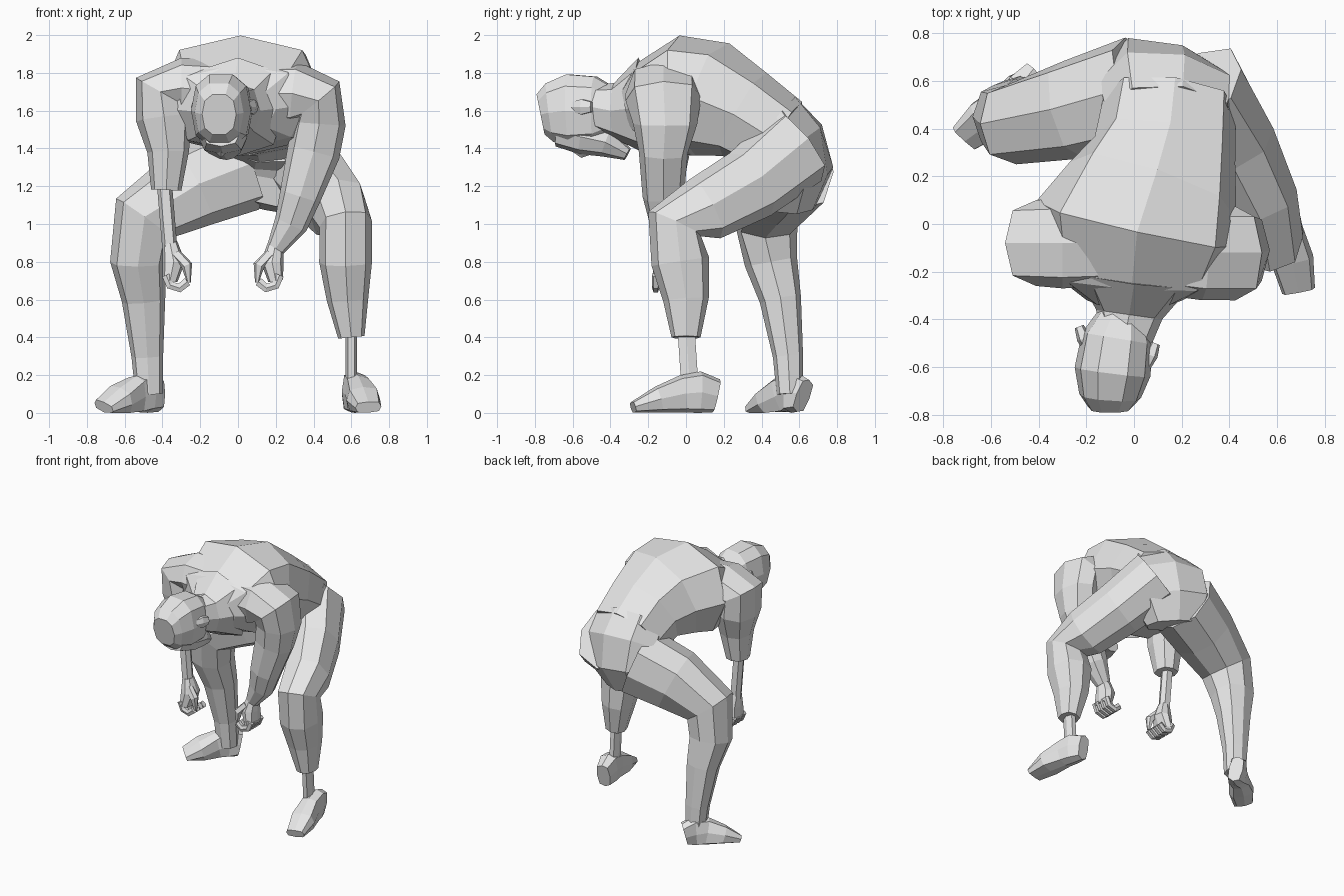
import bpy
import bmesh
import math
from mathutils import Vector

default_cube = bpy.data.objects.get("Cube")
if default_cube:
    bpy.data.objects.remove(default_cube, do_unlink=True)

# One plain grey for the whole figure
grey = bpy.data.materials.new("plain grey")
grey.use_nodes = True
grey.diffuse_color = (.8, .8, .8, 1)
shader = grey.node_tree.nodes["Principled BSDF"]
shader.inputs["Base Color"].default_value = grey.diffuse_color

RIGHTWARD = Vector((1, 0, 0))
BACKWARD = Vector((0, 1, 0))
CHEST_TWIST = Vector((1, -.2, 0))
HIP_TWIST = Vector((1, -.35, 0))


def soften(value, power):
    """Superellipse rounding: a power below one gives boxier sections."""
    return math.copysign(abs(value) ** power, value)


def make_ring(bm, centre, tangent, side, width, depth, sides, power):
    """Add one faceted cross-section square to the path, kept above ground."""
    across = (side - tangent * side.dot(tangent)).normalized()
    upward = across.cross(tangent)
    ring = []
    for corner in range(sides):
        angle = math.tau * corner / sides
        point = (centre
                 + across * width * soften(math.cos(angle), power)
                 + upward * depth * soften(math.sin(angle), power))
        point.z = max(point.z, 0)
        ring.append(bm.verts.new(point))
    return ring


def loft(name, path, widths, depths=None, flatness=1, side=RIGHTWARD, sides=8, power=.8):
    """Skin faceted rings along a path; depths follow widths unless given."""
    bm = bmesh.new()
    depths = depths or [width * flatness for width in widths]
    centres = [Vector(point) for point in path]
    last = len(centres) - 1
    rings = []
    for i, centre in enumerate(centres):
        tangent = centres[min(i + 1, last)] - centres[max(i - 1, 0)]
        rings.append(make_ring(bm, centre, tangent.normalized(), side,
                               widths[i], depths[i], sides, power))
    for first, second in zip(rings, rings[1:]):
        for corner in range(sides):
            following = (corner + 1) % sides
            bm.faces.new((first[corner], first[following],
                          second[following], second[corner]))
    bm.faces.new(rings[0])
    bm.faces.new(rings[-1])
    bmesh.ops.recalc_face_normals(bm, faces=bm.faces)
    mesh = bpy.data.meshes.new(name)
    bm.to_mesh(mesh)
    bm.free()
    mesh.materials.append(grey)
    part = bpy.data.objects.new(name, mesh)
    bpy.context.collection.objects.link(part)


def make_shoe(name, heel, toe):
    """Flat-soled shoe whose width and height follow the length of the foot."""
    heel, toe = Vector(heel), Vector(toe)
    path, widths, heights = [], [], []
    for along, width, height in ((0, .05, .09), (.2, .07, .11), (.4, .07, .1),
                                 (.7, .09, .07), (1, .07, .03)):
        path.append(heel.lerp(toe, along) + Vector((0, 0, height)))
        widths.append(width)
        heights.append(height)
    loft(name, path, widths, heights, power=.6)


def make_hand(label, wrist_x, inward):
    """Half-closed hand; inward is the x direction the palm faces."""
    def spot(offset, y, z):
        return (wrist_x + inward * offset, y, z)

    loft(label + "_palm",
         [spot(0, -.1, .9), spot(.02, -.1, .8), spot(0, -.1, .7)],
         widths=[.04, .06, .04], depths=[.04, .07, .08])

    # Fingers curl round a small arc towards the palm
    for row, finger in enumerate(("index", "middle", "ring", "little")):
        y = row * .04 - .16
        curl = [math.radians(step * 50) for step in range(4)]
        loft(f"{label}_{finger}_finger",
             [spot(.04 - .06 * math.cos(bend), y, .73 - .07 * math.sin(bend))
              for bend in curl],
             widths=[.02] * len(curl), flatness=1.3, side=BACKWARD, sides=6)

    loft(label + "_thumb",
         [spot(.03, -.13, .84), spot(.09, -.15, .78), spot(.1, -.15, .69)],
         widths=[.03, .03, .01], sides=6)


# Bent torso, from the collar over the back to the waist
loft("torso",
     [(0, -.32, 1.6), (0, -.22, 1.62), (.02, 0, 1.68), (.08, .14, 1.66),
      (.13, .31, 1.58), (.15, .5, 1.46)],
     widths=[.2, .36, .44, .37, .3, .28], depths=[.13, .23, .32, .31, .25, .22],
     side=CHEST_TWIST)

# Hips, turned so that the right side is further back
loft("hips",
     [(.15, .42, 1.5), (.15, .53, 1.4), (.14, .57, 1.26), (.1, .55, 1.1)],
     widths=[.27, .31, .3, .2], depths=[.24, .22, .19, .13], side=HIP_TWIST)

# Neck and head, with the crown pointing forward and the face down
loft("neck",
     [(-.04, -.5, 1.62), (-.02, -.38, 1.6), (0, -.22, 1.62)],
     widths=[.11, .14, .25], flatness=1.05)
loft("skull",
     [(-.1, -.77, 1.58), (-.1, -.72, 1.59), (-.09, -.62, 1.6),
      (-.07, -.48, 1.6), (-.05, -.38, 1.6)],
     widths=[.09, .13, .16, .15, .1], flatness=1.25, sides=10)
loft("jaw",
     [(-.09, -.68, 1.48), (-.08, -.55, 1.46), (-.07, -.42, 1.43), (-.06, -.31, 1.37)],
     widths=[.1, .13, .11, .05], flatness=.7)
loft("nose",
     [(-.09, -.62, 1.42), (-.09, -.55, 1.38), (-.08, -.5, 1.4)],
     widths=[.02, .03, .03], sides=4)
for label, x, y, lean in (("left", .07, -.55, .02), ("right", -.21, -.48, -.02)):
    loft(label + "_ear",
         [(x + lean * step, y + .05 * step, 1.62) for step in (-1, 0, 1)],
         widths=[.02, .03, .02], flatness=1.5, sides=6)

# Left leg, stepping forward, with a trouser hem over a thin ankle
loft("left_leg",
     [(.27, .58, 1.4), (.42, .34, 1.21), (.53, .1, 1.08), (.57, -.06, 1),
      (.57, -.03, .8), (.58, 0, .6), (.6, 0, .4)],
     widths=[.2, .18, .16, .14, .14, .11, .07], flatness=1.1)
loft("left_ankle", [(.6, 0, .45), (.6, .02, .15)],
     widths=[.03, .03], flatness=1.7, sides=6)
make_shoe("left_shoe", heel=(.6, .16, 0), toe=(.69, -.28, 0))

# Right leg, spread out to the side
loft("right_leg",
     [(.02, .56, 1.3), (-.25, .48, 1.19), (-.5, .42, 1.03), (-.53, .45, .8),
      (-.5, .5, .6), (-.48, .54, .3), (-.47, .55, .1)],
     widths=[.23, .21, .17, .14, .11, .08, .07], flatness=1.05, side=BACKWARD)
make_shoe("right_shoe", heel=(-.42, .62, 0), toe=(-.71, .36, 0))

# Arms rising out of the torso, round the shoulder and hanging down
loft("left_arm",
     [(.15, -.1, 1.69), (.3, -.12, 1.69), (.42, -.12, 1.66), (.43, -.11, 1.53),
      (.4, -.12, 1.38), (.33, -.12, 1.15), (.28, -.1, 1), (.2, -.1, .87)],
     widths=[.2, .2, .2, .17, .13, .11, .09, .05],
     depths=[.17, .17, .15, .14, .14, .11, .09, .05], side=BACKWARD)
loft("right_sleeve",
     [(-.1, -.08, 1.7), (-.3, -.08, 1.72), (-.41, -.08, 1.7), (-.39, -.08, 1.56),
      (-.37, -.1, 1.38), (-.38, -.1, 1.18)],
     widths=[.18, .19, .18, .17, .12, .08],
     depths=[.17, .16, .15, .15, .11, .08], side=BACKWARD)
loft("right_forearm", [(-.39, -.1, 1.22), (-.36, -.1, .86)],
     widths=[.04, .04], sides=6)

make_hand("left", .2, inward=-1)
make_hand("right", -.36, inward=1)
